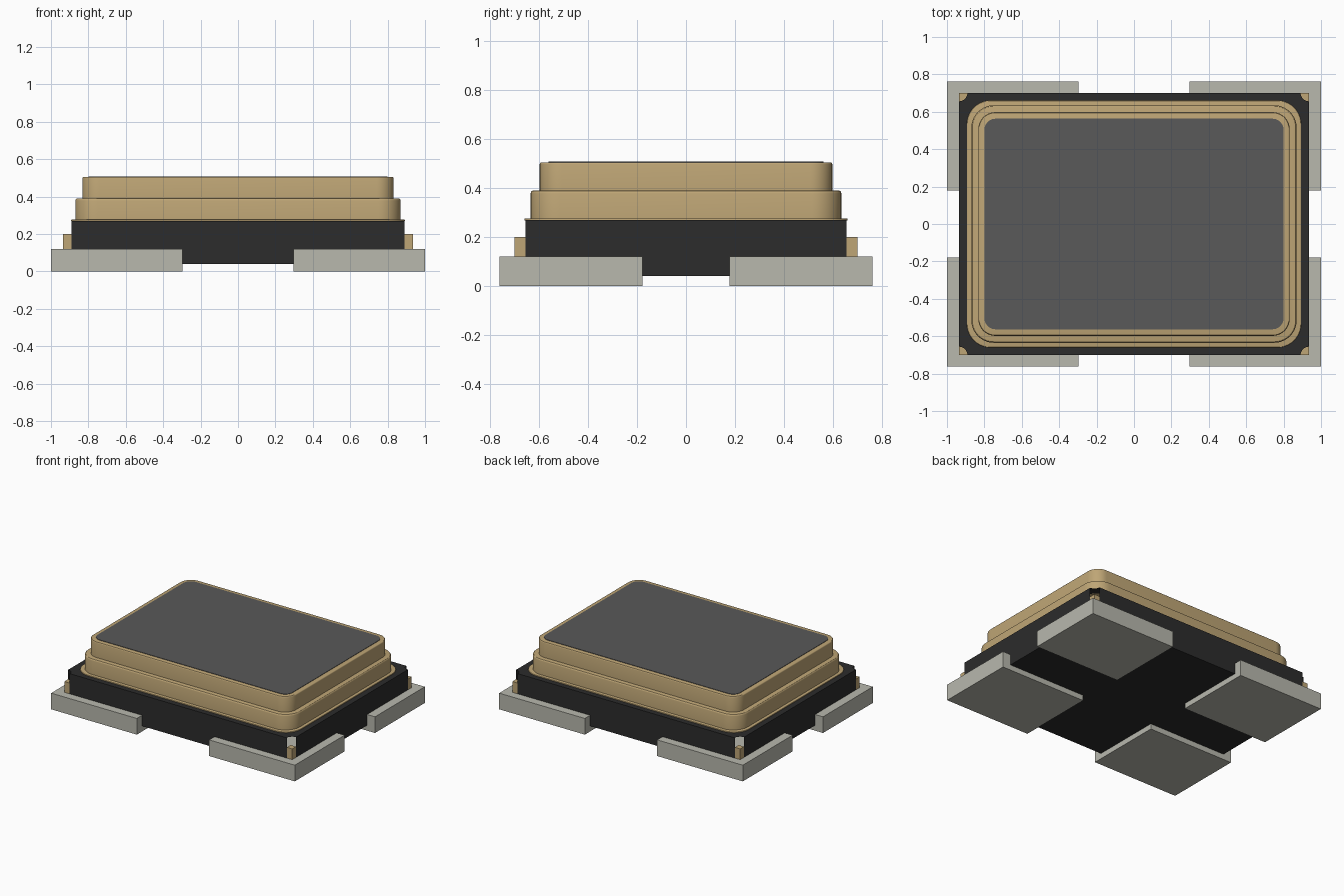
import bpy, bmesh
from math import pi, cos, sin

old = bpy.data.objects.get("Cube")
if old:
    bpy.data.objects.remove(old, do_unlink=True)


def material(name, rgb):
    m = bpy.data.materials.new(name)
    m.use_nodes = True
    m.diffuse_color = (*rgb, 1)
    m.node_tree.nodes["Principled BSDF"].inputs["Base Color"].default_value = (*rgb, 1)
    return m


gold = material("gold", (0.52, 0.38, 0.18))
ceramic = material("black ceramic", (0.025, 0.025, 0.025))
lid_grey = material("lid grey", (0.10, 0.10, 0.10))
pad_metal = material("pad metal", (0.48, 0.48, 0.42))


def corner_outline(hx, hy, r, notch=False, steps=10):
    """Rectangle outline with rounded corners, or with corners scooped inward."""
    pts = []
    for k, (sx, sy) in enumerate([(1, 1), (-1, 1), (-1, -1), (1, -1)]):
        inset = 0 if notch else r
        cx, cy = sx * (hx - inset), sy * (hy - inset)
        for i in range(steps + 1):
            t = i / steps * pi / 2
            a = k * pi / 2 + (1.5 * pi - t if notch else t)
            pts.append((cx + r * cos(a), cy + r * sin(a)))
    return pts


def loft(name, rings, mat, smooth=True, keep_wall=lambda i: True):
    """Skin a stack of (outline, z) rings and cap both ends."""
    bm = bmesh.new()
    loops = [[bm.verts.new((x, y, z)) for x, y in pts] for pts, z in rings]
    n = len(loops[0])
    for low, high in zip(loops, loops[1:]):
        for i in range(n):
            if keep_wall(i):
                j = (i + 1) % n
                bm.faces.new((low[i], low[j], high[j], high[i]))
    bm.faces.new(loops[0][::-1])
    bm.faces.new(loops[-1])
    me = bpy.data.meshes.new(name)
    bm.to_mesh(me)
    bm.free()
    me.materials.append(mat)
    ob = bpy.data.objects.new(name, me)
    bpy.context.collection.objects.link(ob)
    if smooth:
        bpy.ops.object.select_all(action="DESELECT")
        ob.select_set(True)
        bpy.context.view_layer.objects.active = ob
        bpy.ops.object.shade_smooth_by_angle()
    return ob


def tier(name, hx, hy, r, z0, z1, fillet):
    """Rounded slab with a softened top edge."""
    rings = [(corner_outline(hx, hy, r), z0)]
    for i in range(4):
        a = i / 3 * pi / 2
        d = fillet * (1 - cos(a))
        rings.append((corner_outline(hx - d, hy - d, r - d), z1 - fillet * (1 - sin(a))))
    return loft(name, rings, gold)


def box(name, x0, x1, y0, y1, z0, z1, mat):
    outline = [(x0, y0), (x1, y0), (x1, y1), (x0, y1)]
    return loft(name, [(outline, z0), (outline, z1)], mat, smooth=False)


# Ceramic base with scooped, open corners
STEPS = 10
base = corner_outline(0.935, 0.70, 0.044, notch=True, steps=STEPS)
loft("ceramic_base", [(base, 0.04), (base, 0.27)], ceramic, smooth=False,
     keep_wall=lambda i: i % (STEPS + 1) == STEPS)

# Seal ring and the two lid tiers
tier("seal_ring", 0.893, 0.66, 0.125, 0.268, 0.276, 0.003)
tier("lower_lid", 0.87, 0.635, 0.12, 0.27, 0.39, 0.012)
tier("upper_lid", 0.832, 0.598, 0.09, 0.385, 0.505, 0.008)

# Grey panel on the lid
panel = corner_outline(0.80, 0.563, 0.06)
loft("lid_panel", [(panel, 0.503), (panel, 0.508)], lid_grey)

# Corner posts and solder pads
for sx, xname in ((1, "left"), (-1, "right")):
    for sy, yname in ((1, "back"), (-1, "front")):
        xs = lambda a, b: sorted((sx * a, sx * b))
        ys = lambda a, b: sorted((sy * a, sy * b))
        box(f"{yname}_{xname}_pad", *xs(0.297, 1), *ys(0.178, 0.762), 0, 0.12, pad_metal)
        box(f"{yname}_{xname}_post", *xs(0.891, 0.935), *ys(0.656, 0.70), 0.1, 0.20, gold)
